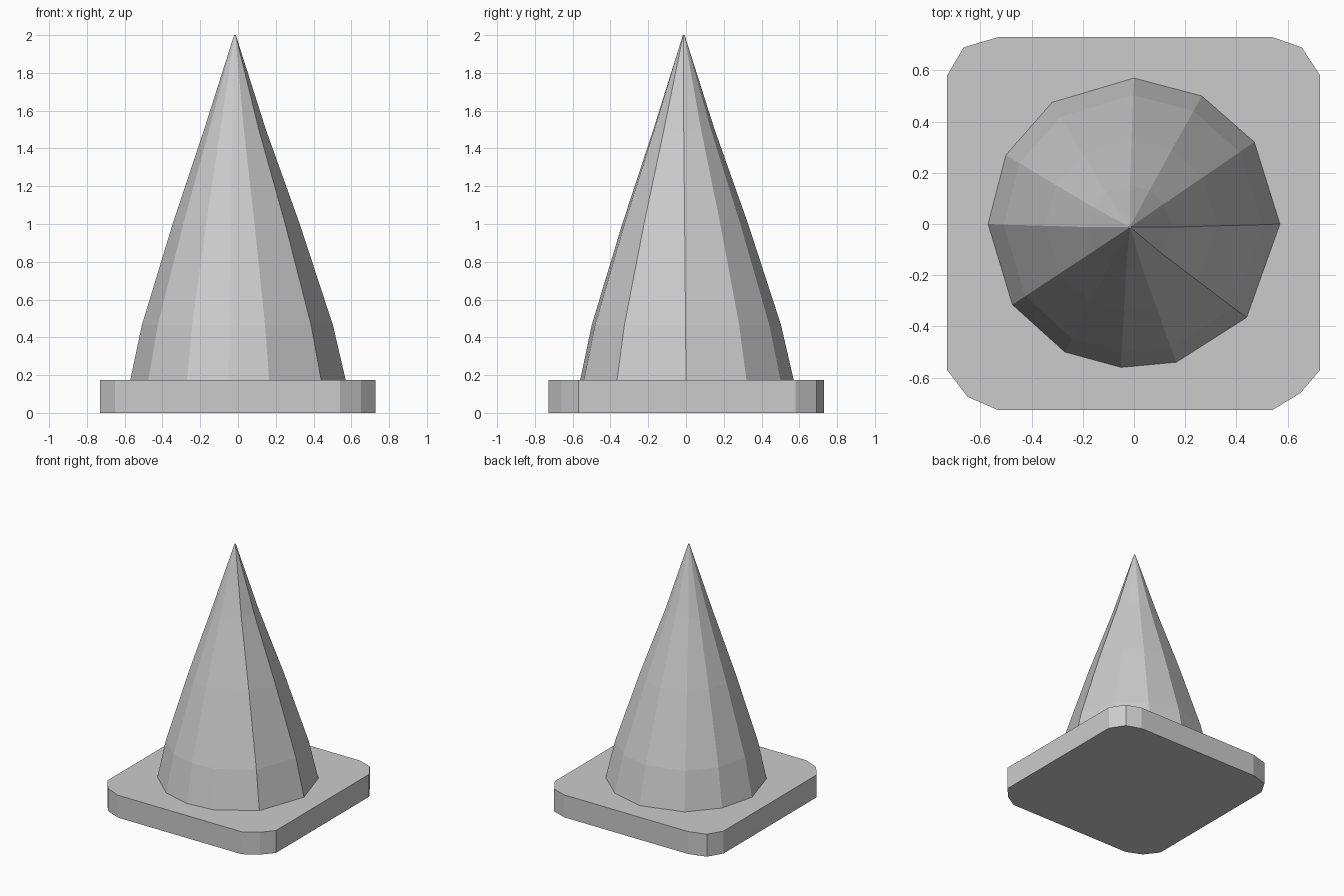
import bpy, bmesh

if "Cube" in bpy.data.objects:
    bpy.data.objects.remove(bpy.data.objects["Cube"])


def loft(name, rings):
    """Skin a list of equal-length 3D rings and cap both ends, flat shaded."""
    bm = bmesh.new()
    loops = [[bm.verts.new(p) for p in ring] for ring in rings]
    n = len(loops[0])
    for a, b in zip(loops, loops[1:]):
        for i in range(n):
            j = (i + 1) % n
            bm.faces.new((a[i], a[j], b[j], b[i]))
    bm.faces.new(loops[0][::-1])
    bm.faces.new(loops[-1])
    bmesh.ops.recalc_face_normals(bm, faces=bm.faces)
    mesh = bpy.data.meshes.new(name)
    bm.to_mesh(mesh)
    bm.free()
    obj = bpy.data.objects.new(name, mesh)
    bpy.context.collection.objects.link(obj)
    return obj


# Square base plate with slightly uneven clipped corners
BASE_TOP = 0.175
outline = [(0.727, -0.57), (0.727, 0.58), (0.655, 0.69), (0.54, 0.73),
           (-0.53, 0.73), (-0.665, 0.69), (-0.73, 0.58), (-0.73, -0.57),
           (-0.65, -0.675), (-0.53, -0.727), (0.54, -0.727), (0.65, -0.66)]
loft("base_plate", [[(x, y, z) for x, y in outline] for z in (0, BASE_TOP)])

# Irregular twelve-sided cone body: bulging profile, tip slightly off centre
section = [(0.57, 0), (0.47, 0.32), (0.265, 0.50), (0, 0.57),
           (-0.32, 0.475), (-0.50, 0.27), (-0.57, 0), (-0.475, -0.315),
           (-0.27, -0.50), (-0.05, -0.56), (0.165, -0.54), (0.44, -0.365)]
# height, scale of the section, drift towards the tip
profile = [(BASE_TOP, 1.0, 0.0), (0.465, 0.887, 0.2), (1.0, 0.59, 0.6),
           (1.5, 0.287, 1.0), (2.0, 0.008, 1.0)]
loft("cone_body", [[(x * s - 0.016 * d, y * s - 0.012 * d, z) for x, y in section]
                   for z, s, d in profile])
